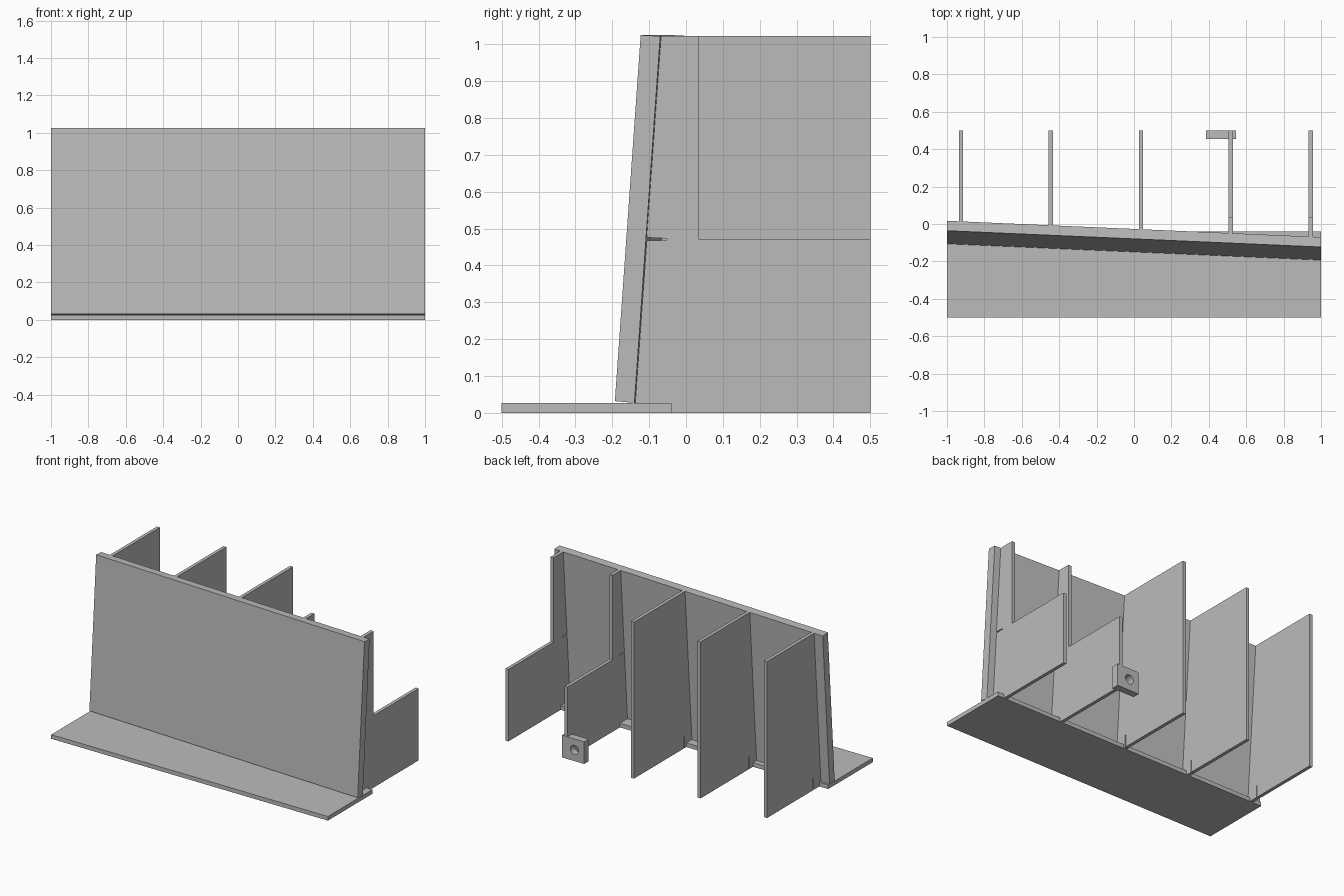
import bpy, bmesh, math

cube = bpy.data.objects.get("Cube")
if cube:
    bpy.data.objects.remove(cube, do_unlink=True)

grey = bpy.data.materials.new("plain grey")
grey.use_nodes = True
colour = (0.5, 0.5, 0.5, 1)
grey.diffuse_color = colour
grey.node_tree.nodes["Principled BSDF"].inputs["Base Color"].default_value = colour

SLOPE = -0.0435      # sideways slant of the panel
BASE_BACK = -0.04
TOP = 1.022
BOTTOM = 0.027


def panel_back(x, z):
    """Y of the leaning panel's rear face."""
    return -0.14 + SLOPE * (x - 1) + 0.07 * (z - BOTTOM) / (TOP - BOTTOM)


def loft(name, left, right, x0, x1):
    """Solid between two matching (y, z) outlines placed at x0 and x1."""
    bm = bmesh.new()
    a = [bm.verts.new((x0, y, z)) for y, z in left]
    b = [bm.verts.new((x1, y, z)) for y, z in right]
    bm.faces.new(a)
    bm.faces.new(b[::-1])
    n = len(a)
    for i in range(n):
        j = (i + 1) % n
        bm.faces.new((a[j], a[i], b[i], b[j]))
    bmesh.ops.recalc_face_normals(bm, faces=bm.faces)
    mesh = bpy.data.meshes.new(name)
    bm.to_mesh(mesh)
    bm.free()
    obj = bpy.data.objects.new(name, mesh)
    bpy.context.collection.objects.link(obj)
    mesh.materials.append(grey)
    return obj


def box(name, x0, x1, y0, y1, z0, z1):
    outline = [(y0, z0), (y1, z0), (y1, z1), (y0, z1)]
    return loft(name, outline, outline, x0, x1)


# Base plate
box("base_plate", -1, 1, -0.5, BASE_BACK, 0, BOTTOM)


# Leaning front panel
def panel_outline(x):
    low, high = panel_back(x, BOTTOM), panel_back(x, TOP)
    return [(low, BOTTOM), (high, TOP), (high - 0.053, TOP + 0.003), (low - 0.053, 0.032)]


loft("front_panel", panel_outline(-1), panel_outline(1), -1, 1)


# Upright support fins, the last two with a cut-away upper rear corner
def fin_outline(x, notched):
    pts = [(panel_back(x, BOTTOM), BOTTOM), (BASE_BACK, BOTTOM), (BASE_BACK, 0)]
    if not notched:
        # narrow slit rising from the lower edge
        y = panel_back(x, TOP) + 0.008
        pts += [(y - 0.003, 0), (y - 0.003, 0.08), (y + 0.003, 0.08), (y + 0.003, 0)]
    pts.append((0.5, 0))
    if notched:
        pts += [(0.5, 0.47), (0.035, 0.47), (0.035, TOP)]
    else:
        pts.append((0.5, TOP))
    pts.append((panel_back(x, TOP), TOP))
    if notched:
        # narrow slit running back from the panel
        y = panel_back(x, 0.47)
        pts += [(y, 0.476), (y + 0.055, 0.473), (y + 0.055, 0.469), (y, 0.467)]
    return pts


for i, x in enumerate((-0.925, -0.445, 0.037, 0.517, 0.945)):
    outline = fin_outline(x, i > 2)
    loft(f"support_fin_{i + 1}", outline, outline, x - 0.011, x + 0.011)

# Drilled block on the fourth fin
block = box("drilled_block", 0.385, 0.545, 0.455, 0.501, 0, 0.145)
bpy.ops.mesh.primitive_cylinder_add(vertices=32, radius=0.03, depth=0.2,
                                    location=(0.455, 0.478, 0.073),
                                    rotation=(math.pi / 2, 0, 0))
cutter = bpy.context.object
cutter.name = "hole_cutter"
cutter.data.materials.append(grey)
cutter.hide_render = True
cutter.display_type = 'WIRE'
hole = block.modifiers.new("hole", 'BOOLEAN')
hole.operation = 'DIFFERENCE'
hole.solver = 'EXACT'
hole.object = cutter
cutter.hide_set(True)
